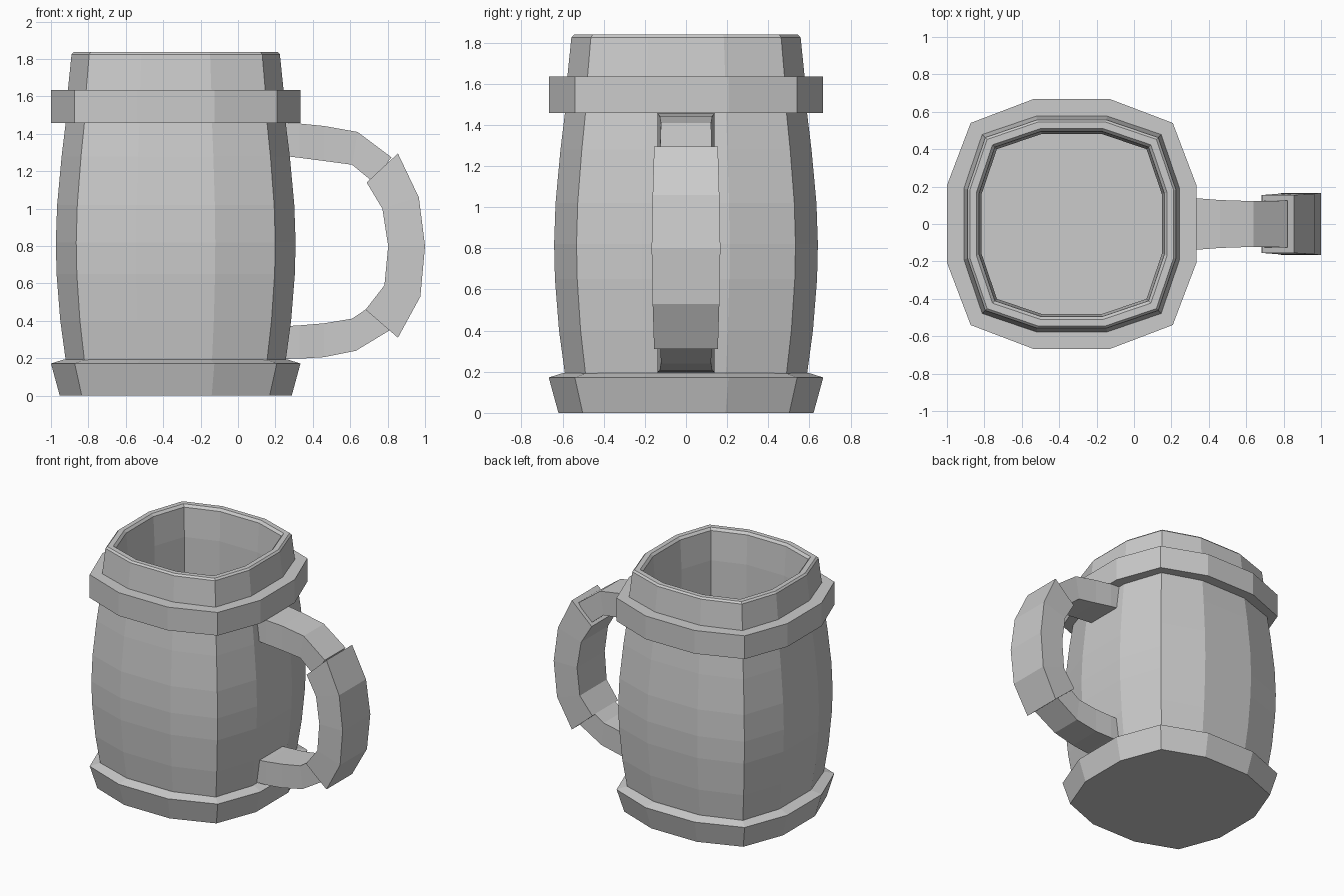
import bpy, bmesh

if "Cube" in bpy.data.objects:
    bpy.data.objects.remove(bpy.data.objects["Cube"])

CX = -0.333  # centre of the vessel, offset to leave room for the handle


def make_object(name, bm):
    bmesh.ops.recalc_face_normals(bm, faces=bm.faces)
    mesh = bpy.data.meshes.new(name)
    bm.to_mesh(mesh)
    bm.free()
    ob = bpy.data.objects.new(name, mesh)
    bpy.context.collection.objects.link(ob)
    return ob


def loft(name, rings, closed=False, cap_start=False, cap_end=False):
    """Skin a list of point rings with quads."""
    bm = bmesh.new()
    vs = [[bm.verts.new(p) for p in ring] for ring in rings]
    pairs = list(zip(vs, vs[1:])) + ([(vs[-1], vs[0])] if closed else [])
    n = len(vs[0])
    for a, b in pairs:
        for i in range(n):
            j = (i + 1) % n
            bm.faces.new((a[i], a[j], b[j], b[i]))
    if cap_start:
        bm.faces.new(vs[0][::-1])
    if cap_end:
        bm.faces.new(vs[-1])
    return make_object(name, bm)


def twelve_ring(r, z, side=0.32, corner=0.82):
    """Twelve-sided rounded square with half-width r."""
    pts = []
    x, y = 1, 0
    for _ in range(4):
        for u, v in ((1, -side), (1, side), (corner, corner)):
            pts.append((CX + r * (u * x - v * y), r * (u * y + v * x), z))
        x, y = -y, x
    return pts


def handle_part(name, stations):
    """Rectangular sweep: outer (x, z), inner (x, z), half-width in y."""
    rings = [[(ox, -w, oz), (ox, w, oz), (ix, w, iz), (ix, -w, iz)]
             for ox, oz, ix, iz, w in stations]
    return loft(name, rings, cap_start=True, cap_end=True)


# Barrel body: outer wall, rim, inner wall and floor
barrel = [(0.587, 0.18), (0.617, 0.40), (0.637, 0.65), (0.641, 0.82),
          (0.634, 1.02), (0.610, 1.28), (0.588, 1.46), (0.577, 1.63),
          (0.557, 1.825), (0.545, 1.838), (0.510, 1.838), (0.495, 1.82),
          (0.482, 1.60), (0.482, 0.20)]
loft("barrel_body", [twelve_ring(r, z, 0.33, 0.83) for r, z in barrel],
     cap_end=True)

# Flared foot with closed underside
foot = [(0.62, 0), (0.667, 0.172), (0.60, 0.193), (0.575, 0.193)]
loft("foot", [twelve_ring(r, z, 0.31, 0.81) for r, z in foot], cap_start=True)

# Hoop below the rim
hoop = [(0.575, 1.457), (0.667, 1.457), (0.667, 1.634), (0.565, 1.634)]
loft("upper_hoop", [twelve_ring(r, z, 0.31, 0.81) for r, z in hoop],
     closed=True)

# Handle arms
handle_part("upper_arm", [
    (0.22, 1.458, 0.22, 1.285, 0.14), (0.33, 1.455, 0.33, 1.272, 0.138),
    (0.46, 1.442, 0.46, 1.255, 0.128), (0.64, 1.41, 0.61, 1.235, 0.122),
    (0.82, 1.275, 0.725, 1.14, 0.125)])
handle_part("lower_arm", [
    (0.22, 0.197, 0.22, 0.37, 0.14), (0.33, 0.198, 0.33, 0.376, 0.138),
    (0.46, 0.206, 0.46, 0.387, 0.128), (0.63, 0.24, 0.61, 0.412, 0.122),
    (0.82, 0.355, 0.725, 0.49, 0.125)])

# Thicker grip
handle_part("grip", [
    (0.855, 1.295, 0.688, 1.14, 0.155), (0.967, 1.06, 0.772, 1.0, 0.162),
    (1.0, 0.80, 0.803, 0.80, 0.167), (0.975, 0.53, 0.783, 0.59, 0.162),
    (0.855, 0.31, 0.682, 0.46, 0.155)])
